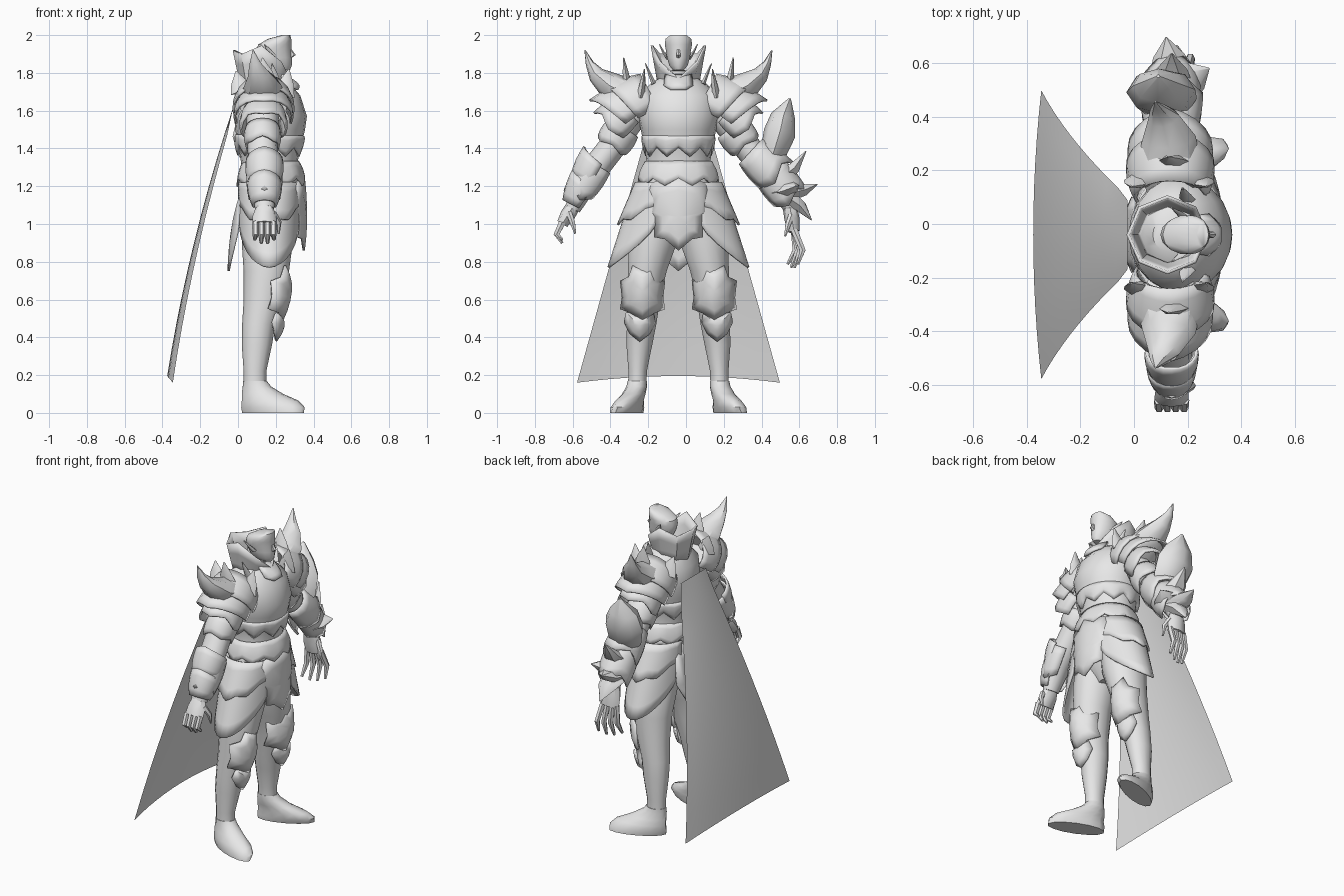
import bpy, bmesh, math
from mathutils import Vector as V

OFFSET_Y = -0.04          # body centre line
grey = bpy.data.materials.new("armor grey")
grey.diffuse_color = (0.8, 0.8, 0.8, 1)


def finish(name, verts, faces, thick=0.0):
    me = bpy.data.meshes.new(name)
    me.from_pydata([tuple(v) for v in verts], [], faces)
    bm = bmesh.new()
    bm.from_mesh(me)
    bmesh.ops.remove_doubles(bm, verts=bm.verts, dist=0.0004)
    bmesh.ops.recalc_face_normals(bm, faces=bm.faces)
    bm.to_mesh(me)
    bm.free()
    me.materials.append(grey)
    ob = bpy.data.objects.new(name, me)
    ob.location.y = OFFSET_Y
    bpy.context.collection.objects.link(ob)
    if thick:
        m = ob.modifiers.new("thickness", 'SOLIDIFY')
        m.thickness, m.offset = thick, 0
    bpy.ops.object.select_all(action='DESELECT')
    ob.select_set(True)
    bpy.context.view_layer.objects.active = ob
    bpy.ops.object.shade_smooth_by_angle(angle=math.radians(42))
    return ob


def grid(name, f, nu, nv, thick=0.012):
    """Sheet from f(u, v), u and v in 0..1."""
    verts = [f(i / nu, j / nv) for j in range(nv + 1) for i in range(nu + 1)]
    w = nu + 1
    faces = [(j * w + i, j * w + i + 1, (j + 1) * w + i + 1, (j + 1) * w + i)
             for j in range(nv) for i in range(nu)]
    return finish(name, verts, faces, thick)


def tube(name, rings, n=12, level=False):
    """Capped loft; ring = (x, y, z, radius along x, radius across)."""
    pts = [V(r[:3]) for r in rings]
    verts, faces = [], []
    for k, r in enumerate(rings):
        t = V((0, 0, 1)) if level else (pts[min(k + 1, len(pts) - 1)] - pts[max(k - 1, 0)]).normalized()
        u = V((1, 0, 0))
        u = (u - t * u.dot(t)).normalized()
        v = t.cross(u)
        for i in range(n):
            a = 2 * math.pi * i / n
            verts.append(pts[k] + u * r[3] * math.cos(a) + v * r[4] * math.sin(a))
    for k in range(len(rings) - 1):
        for i in range(n):
            j = (i + 1) % n
            faces.append((k * n + i, k * n + j, (k + 1) * n + j, (k + 1) * n + i))
    faces += [tuple(range(n)), tuple(range((len(rings) - 1) * n, len(rings) * n))]
    return finish(name, verts, faces)


def cuff(name, p0, p1, r0, r1, up, arc, jag, peaks=3, squash=1.0):
    """Flared plate round the axis p0-p1, with a toothed end; arc in degrees."""
    p0, p1 = V(p0), V(p1)
    d = (p1 - p0).normalized()
    n = V(up)
    n = (n - d * n.dot(d)).normalized()
    s = d.cross(n)
    length = (p1 - p0).length

    def f(u, v):
        a = math.radians(arc) * (u - 0.5)
        tooth = 1 - abs(((u * peaks) % 1) * 2 - 1)
        r = r0 + (r1 - r0) * v + 0.008 * math.sin(math.pi * v)
        return p0 + d * (v * (length + jag * tooth)) + (n * math.cos(a) * squash + s * math.sin(a)) * r
    return grid(name, f, max(peaks * 4, 12), 4)


def plate(name, outline, f, thick=0.012):
    """Bulged plate from a 2D outline, mapped to space by f(u, v, depth)."""
    cu = sum(p[0] for p in outline) / len(outline)
    cv = sum(p[1] for p in outline) / len(outline)
    n, verts, faces = len(outline), [], []
    for k in (1, 0.66, 0.33):
        verts += [f(cu + (u - cu) * k, cv + (v - cv) * k, 1 - k * k) for u, v in outline]
    verts.append(f(cu, cv, 1))
    for i in range(n):
        j = (i + 1) % n
        faces += [(i, j, n + j, n + i), (n + i, n + j, 2 * n + j, 2 * n + i), (2 * n + i, 2 * n + j, 3 * n)]
    return finish(name, verts, faces, thick)


def spike(name, a, b, tip, rx, rw):
    return tube(name, [(*a, rx, rw), (*b, rx * 0.7, rw * 0.7), (*tip, 0.003, 0.003)], 6)


# Torso: z, back x, front x, half width
body = [(0.88, 0.10, 0.22, 0.06), (0.98, 0.04, 0.28, 0.17), (1.12, 0.02, 0.31, 0.215), (1.2, 0.02, 0.32, 0.2),
        (1.3, 0.02, 0.31, 0.165), (1.4, 0.005, 0.33, 0.178), (1.5, -0.015, 0.355, 0.2), (1.57, -0.02, 0.365, 0.215),
        (1.68, -0.01, 0.33, 0.21), (1.75, 0.04, 0.27, 0.14), (1.79, 0.07, 0.22, 0.07)]
tube("torso", [((b + f) / 2, 0, z, (f - b) / 2, w) for z, b, f, w in body], 20, True)
cuff("breastplate_edge", (0.168, 0, 1.47), (0.166, 0, 1.36), 0.188, 0.172, (1, 0, 0), 360, -0.05, 9, 0.95)
cuff("belt", (0.172, 0, 1.33), (0.174, 0, 1.2), 0.172, 0.21, (1, 0, 0), 360, -0.04, 9, 0.84)

# Head, nose, brows and throat
head = [(0.16, 1.74, 0.065, 0.06), (0.17, 1.81, 0.06, 0.052), (0.215, 1.815, 0.06, 0.03), (0.205, 1.84, 0.08, 0.05),
        (0.195, 1.88, 0.09, 0.062), (0.19, 1.92, 0.092, 0.068), (0.195, 1.95, 0.088, 0.074),
        (0.22, 1.98, 0.062, 0.07), (0.255, 2.0, 0.022, 0.045)]
tube("head", [(x, 0, z, a, b) for x, z, a, b in head], 14, True)
tube("nose", [(0.276, 0, 1.925, 0.008, 0.007), (0.286, 0, 1.895, 0.02, 0.013), (0.276, 0, 1.88, 0.01, 0.01)], 6, True)
plate("throat_plate", [(-0.07, 1.79), (0.07, 1.79), (0.075, 1.73), (0.04, 1.71), (-0.04, 1.71), (-0.075, 1.73)],
      lambda u, v, d: (0.25 + (1.79 - v) * 0.9 - u * u * 5 + 0.02 * d, u, v))

# Flared collar, low in front
heights = [1.77, 1.86, 1.945, 1.9, 1.92, 1.9, 1.945, 1.86, 1.77]


def collar(u, v):
    a, i = 2 * math.pi * u, round(u * 8)
    r = 0.105 + 0.042 * v
    return (0.125 + r * math.cos(a), r * math.sin(a) * 0.96, 1.72 + (heights[i] - 1.72) * v)


grid("collar", collar, 8, 3)


# Cape hanging from the shoulders
def cape(u, v):
    c = 2 * u - 1
    x = -0.025 - 0.475 * v + 0.125 * v * v + 0.03 * c * c * v ** 0.3
    return (x, c * (0.13 + 0.407 * v), 1.62 - 1.46 * v + 0.035 * v * (1 - c * c))


grid("cape", cape, 12, 10, 0)

# Front and back loin cloths
plate("front_loin_cloth", [(-0.14, 1.22), (0, 1.25), (0.14, 1.22), (0.18, 1.07), (0.125, 1.04), (0.125, 0.93),
      (0.07, 0.92), (0, 0.86), (-0.07, 0.92), (-0.125, 0.93), (-0.125, 1.04), (-0.18, 1.07)],
      lambda u, v, d: (0.348 - u * u * 2 + 0.012 * d, u, v))
plate("back_loin_cloth", [(-0.13, 1.18), (0.13, 1.18), (0.14, 0.95), (0.06, 0.8), (0, 0.75), (-0.06, 0.8), (-0.14, 0.95)],
      lambda u, v, d: (-0.05 + (v - 0.75) * 0.13 + u * u - 0.01 * d, u, v))

for s, side in ((-1, "right"), (1, "left")):
    # Ears and collar points
    spike(side + "_ear", (0.19, s * 0.06, 1.88), (0.17, s * 0.08, 1.91), (0.14, s * 0.1, 1.95), 0.02, 0.01)
    spike(side + "_collar_point", (0.2, s * 0.13, 1.74), (0.19, s * 0.15, 1.79), (0.18, s * 0.175, 1.85), 0.03, 0.014)

    # Leg and foot, the foot turned outward
    leg = [(0.17, 0.10, 1.06, 0.13, 0.1), (0.155, 0.135, 0.9, 0.135, 0.13), (0.15, 0.165, 0.75, 0.12, 0.105),
           (0.135, 0.185, 0.6, 0.105, 0.09), (0.11, 0.195, 0.47, 0.088, 0.08), (0.1, 0.207, 0.36, 0.08, 0.07),
           (0.09, 0.216, 0.22, 0.06, 0.05), (0.09, 0.218, 0.14, 0.06, 0.05)]
    tube(side + "_leg", [(x, s * y, z, a, b) for x, y, z, a, b in leg], 14, True)
    foot = [(0.185, 0.25, 0.0, 0.163, 0.066), (0.185, 0.25, 0.03, 0.168, 0.073), (0.17, 0.247, 0.065, 0.15, 0.068),
            (0.13, 0.235, 0.1, 0.11, 0.06), (0.1, 0.222, 0.14, 0.075, 0.055), (0.09, 0.218, 0.17, 0.062, 0.052)]
    ob = tube(side + "_foot", [(x, s * y, z, a, b) for x, y, z, a, b in foot], 14, True)
    for v in ob.data.vertices:
        v.co.y += s * 0.37 * (v.co.x - 0.12) * max(0, 1 - v.co.z / 0.17)

    # Toothed knee and shin plates
    knee = [(0, 0.75), (0.05, 0.78), (0.07, 0.72), (0.115, 0.7), (0.105, 0.61), (0.115, 0.55), (0.06, 0.53), (0, 0.49),
            (-0.06, 0.53), (-0.115, 0.55), (-0.105, 0.61), (-0.115, 0.7), (-0.07, 0.72), (-0.05, 0.78)]
    plate(side + "_knee_plate", knee, lambda u, v, d: (0.25 + (v - 0.65) * 0.1 - u * u * 6 + 0.03 * d, s * (0.19 + u), v))
    shin = [(-0.07, 0.53), (0.07, 0.53), (0.08, 0.48), (0.05, 0.42), (0, 0.38), (-0.05, 0.42), (-0.08, 0.48)]
    plate(side + "_shin_plate", shin, lambda u, v, d: (0.2 + (v - 0.38) * 0.2 - u * u * 6 + 0.025 * d, s * (0.205 + u), v))

    # Two tier hip skirt, longest at the side
    def skirt(drop, teeth, flare, base):
        def f(u, v):
            a = math.radians(15 + 150 * u)
            low = drop * (base + (1 - base) * math.sin(math.pi * u) ** 0.75) + teeth * abs(((u * 4) % 1) - 0.5)
            out = flare * v * low / drop
            return (0.165 + 0.165 * math.cos(a), s * (0.225 * math.sin(a) ** 0.8 + out * math.sin(a)), 1.22 - v * low)
        return f
    grid(side + "_hip_skirt", skirt(0.45, 0, 0.145, 0.42), 14, 6)
    grid(side + "_hip_plate", skirt(0.2, 0.05, 0.085, 0.4), 16, 4)

    # Shoulder plates: flared tiers with a point at the crown, an upswept horn and thin points
    up = (0, s * 0.66, 0.75)
    cuff(side + "_shoulder_upper", (0.135, s * 0.14, 1.675), (0.135, s * 0.245, 1.62), 0.13, 0.16, up, 230, 0.08, 1)
    cuff(side + "_shoulder_lower", (0.135, s * 0.22, 1.635), (0.135, s * 0.31, 1.575), 0.13, 0.153, up, 220, 0.09, 1)
    cuff(side + "_shoulder_under", (0.135, s * 0.26, 1.59), (0.135, s * 0.345, 1.515), 0.105, 0.12, up, 260, 0.03, 3)
    tube(side + "_shoulder_horn", [(0.13, s * 0.26, 1.68, 0.12, 0.09), (0.13, s * 0.36, 1.73, 0.1, 0.075),
         (0.11, s * 0.435, 1.79, 0.06, 0.045), (0.09, s * 0.47, 1.85, 0.03, 0.022), (0.08, s * 0.495, 1.92, 0.003, 0.003)], 8)
    for x, y, z, tx, ty, tz in ((0.15, 0.27, 1.74, 0.13, 0.29, 1.88), (0.24, 0.2, 1.68, 0.27, 0.18, 1.82),
                                (0.02, 0.2, 1.7, -0.01, 0.18, 1.81)):
        spike(side + "_shoulder_point", (x, s * y, z), ((x + tx) / 2, s * (y + ty) / 2, z * 0.55 + tz * 0.45),
              (tx, s * ty, tz), 0.06, 0.025)


def hand(side, wrist, knuckle, tip, bend, spread, fan=0.0):
    """Palm, four fingers and a thumb."""
    w, k, t = V(wrist), V(knuckle), V(tip)
    tube(side + "_palm", [(*w, 0.045, 0.038), (*((w + k) / 2), 0.062, 0.04), (*k, 0.064, 0.03)], 8)
    for i in range(4):
        c = i - 1.5
        a = k + V((c * 0.032, 0, 0.01))
        b = k.lerp(t, 0.5) + V((c * spread, bend + c * fan * 0.7, 0))
        e = t + V((c * spread * 1.1, c * fan, abs(c) * 0.018))
        tube(side + "_finger", [(*a, 0.018, 0.02), (*b, 0.017, 0.018), (*e, 0.009, 0.008)], 6)
    a = w.lerp(k, 0.35) + V((0.045, 0, 0))
    b = a + V((0.03, -bend * 0.6, -0.05))
    tube(side + "_thumb", [(*a, 0.018, 0.018), (*b, 0.016, 0.016), (*(b + V((0, -bend * 0.5, -0.06))), 0.006, 0.006)], 6)


# Right arm with layered bracer
tube("right_arm", [(0.13, -0.2, 1.64, 0.09, 0.08), (0.13, -0.27, 1.54, 0.085, 0.08), (0.13, -0.35, 1.41, 0.08, 0.072),
     (0.135, -0.42, 1.32, 0.08, 0.072), (0.14, -0.49, 1.22, 0.075, 0.062), (0.14, -0.56, 1.08, 0.05, 0.042)], 12)
out = (0, -0.85, 0.5)
cuff("right_arm_band", (0.13, -0.29, 1.51), (0.13, -0.35, 1.42), 0.085, 0.086, out, 360, 0.02, 4)
cuff("right_elbow_guard", (0.14, -0.495, 1.22), (0.14, -0.435, 1.33), 0.08, 0.093, out, 220, 0.04, 1)
cuff("right_bracer", (0.14, -0.555, 1.1), (0.14, -0.5, 1.21), 0.06, 0.085, out, 240, 0.045, 1)
cuff("right_forearm_guard", (0.14, -0.43, 1.31), (0.14, -0.515, 1.17), 0.088, 0.078, out, 300, 0.04, 3)
hand("right", (0.14, -0.56, 1.09), (0.14, -0.615, 1.0), (0.14, -0.615, 0.89), -0.03, 0.031)

# Left arm with spiked bracer and tall blade
tube("left_arm", [(0.13, 0.18, 1.64, 0.09, 0.08), (0.13, 0.26, 1.54, 0.085, 0.08), (0.13, 0.36, 1.41, 0.08, 0.072),
     (0.135, 0.44, 1.32, 0.085, 0.078), (0.14, 0.53, 1.22, 0.075, 0.07), (0.14, 0.6, 1.08, 0.045, 0.04)], 12)
out = (0, 0.75, 0.65)
cuff("left_arm_band", (0.13, 0.28, 1.51), (0.13, 0.35, 1.42), 0.085, 0.086, out, 360, 0.02, 4)
cuff("left_elbow_guard", (0.14, 0.38, 1.38), (0.14, 0.5, 1.27), 0.088, 0.112, out, 320, 0.045, 3)
cuff("left_bracer", (0.14, 0.48, 1.28), (0.14, 0.58, 1.15), 0.095, 0.095, out, 320, 0.045, 3)
tube("left_arm_blade", [(0.13, 0.46, 1.28, 0.05, 0.04), (0.12, 0.5, 1.37, 0.115, 0.068), (0.1, 0.535, 1.48, 0.13, 0.085),
     (0.09, 0.555, 1.57, 0.095, 0.066), (0.09, 0.59, 1.665, 0.006, 0.006)], 8)
for x, y, z, tx, ty, tz in ((0.14, 0.54, 1.24, 0.14, 0.675, 1.385), (0.14, 0.58, 1.16, 0.12, 0.735, 1.21),
                            (0.14, 0.58, 1.14, 0.16, 0.705, 1.02), (0.18, 0.56, 1.18, 0.28, 0.62, 1.2)):
    spike("left_bracer_spike", (x, y, z), ((x + tx) / 2, y * 0.45 + ty * 0.55, z * 0.6 + tz * 0.4), (tx, ty, tz), 0.085, 0.05)
hand("left", (0.14, 0.59, 1.09), (0.15, 0.612, 0.96), (0.15, 0.605, 0.76), 0.03, 0.04, 0.018)
